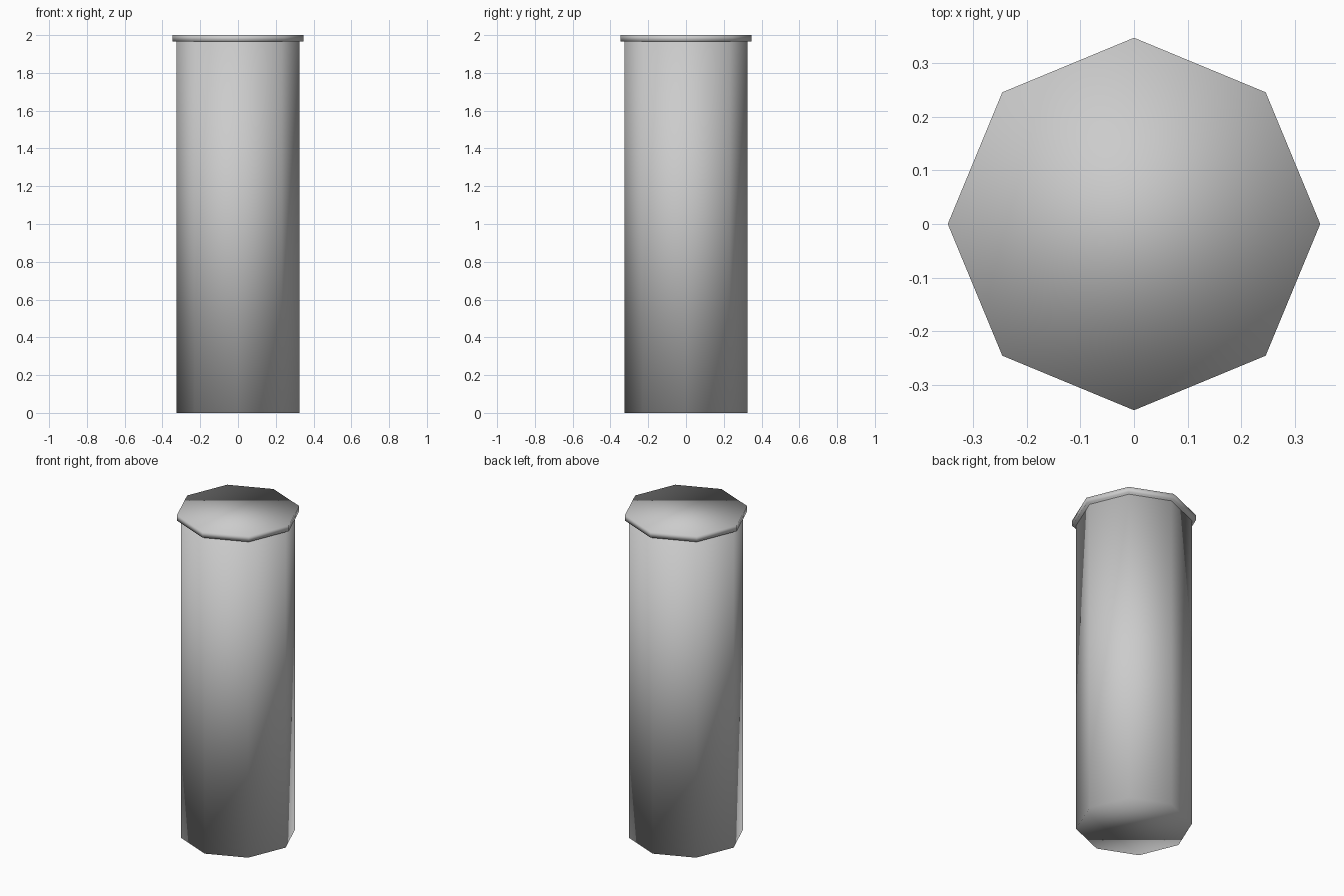
import bpy

if "Cube" in bpy.data.objects:
    bpy.data.objects.remove(bpy.data.objects["Cube"])


def octagon_prism(name, radius, z0, z1):
    # Eight-sided smooth prism with corners on the x and y axes
    bpy.ops.mesh.primitive_cylinder_add(vertices=8, radius=radius, depth=z1 - z0,
                                        location=(0, 0, (z0 + z1) / 2))
    ob = bpy.context.object
    ob.name = name
    bpy.ops.object.shade_smooth()
    return ob


# Tall shaft
octagon_prism("shaft", 0.326, 0.0, 1.965)

# Thin overhanging lid
octagon_prism("lid", 0.348, 1.965, 2.0)
